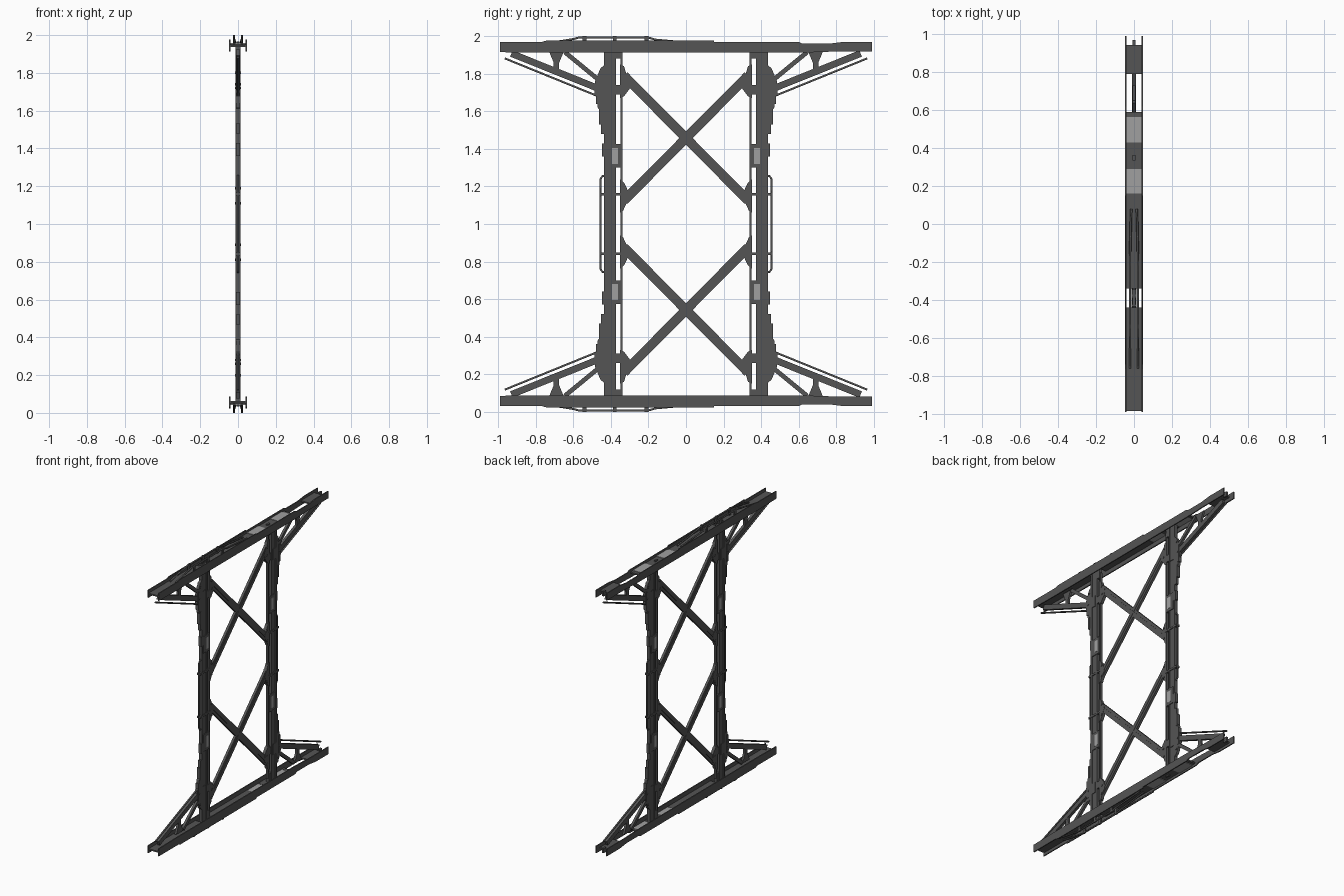
import bpy, bmesh, math
from mathutils import Vector

if "Cube" in bpy.data.objects:
    bpy.data.objects.remove(bpy.data.objects["Cube"])

ALL = [(a, b) for a in (1, -1) for b in (1, -1)]   # mirror in y and about z = 1
TOPBOT = [(1, 1), (1, -1)]


def material(name, v):
    m = bpy.data.materials.new(name)
    m.diffuse_color = (v, v, v, 1)
    m.use_nodes = True
    m.node_tree.nodes["Principled BSDF"].inputs["Base Color"].default_value = m.diffuse_color
    return m


DARK, LIGHT = material("dark_steel", 0.09), material("bare_steel", 0.35)


def add(name, mesh, mat):
    ob = bpy.data.objects.new(name, mesh)
    bpy.context.collection.objects.link(ob)
    mesh.materials.clear()
    mesh.materials.append(mat)
    return ob


def plates(name, outlines, spans, copies=ALL, mat=DARK):
    """Extrude (y, z) outlines along x over each span, mirrored."""
    bm = bmesh.new()
    for sy, sz in copies:
        for pts in outlines:
            for x0, x1 in spans:
                a, b = ([bm.verts.new((x, sy * y, 1 + sz * (z - 1))) for y, z in pts] for x in (x0, x1))
                bm.faces.new(a)
                bm.faces.new(b[::-1])
                for i in range(len(a)):
                    j = (i + 1) % len(a)
                    bm.faces.new((a[i], b[i], b[j], a[j]))
    bmesh.ops.recalc_face_normals(bm, faces=bm.faces)
    me = bpy.data.meshes.new(name)
    bm.to_mesh(me)
    bm.free()
    return add(name, me, mat)


def rect(y0, y1, z0, z1):
    return [(y0, z0), (y1, z0), (y1, z1), (y0, z1)]


def bar(p, q, w):
    p, q = Vector(p), Vector(q)
    d = (q - p).normalized() * (w / 2)
    n = Vector((-d.y, d.x))
    return [tuple(v) for v in (p + n, q + n, q - n, p - n)]


def sym(t):
    return [(-t, t)]


def pipes(name, paths, r, copies=ALL):
    cu = bpy.data.curves.new(name, 'CURVE')
    cu.dimensions, cu.bevel_depth, cu.bevel_resolution, cu.use_fill_caps = '3D', r, 1, True
    for sy, sz in copies:
        for path in paths:
            s = cu.splines.new('POLY')
            s.points.add(len(path) - 1)
            for pt, (x, y, z) in zip(s.points, path):
                pt.co = (x, sy * y, 1 + sz * (z - 1), 1)
    tmp = bpy.data.objects.new(name + "_path", cu)
    bpy.context.collection.objects.link(tmp)
    me = bpy.data.meshes.new_from_object(tmp.evaluated_get(bpy.context.evaluated_depsgraph_get()))
    bpy.data.objects.remove(tmp)
    ob = add(name, me, DARK)
    for f in me.polygons:
        f.use_smooth = len(f.vertices) == 4
    return ob


# Top and bottom beams: side flanges and horizontal web segments
flange = [(-.99, 1.915), (-.78, 1.912), (.60, 1.912), (.78, 1.918), (.99, 1.918),
          (.99, 1.97), (.84, 1.97), (.76, 1.96), (.62, 1.96), (.60, 1.97), (-.99, 1.97)]
plates("beam_flange", [flange], [(-.047, -.039), (.039, .047)], TOPBOT)
plates("beam_web", [rect(-.985, -.44, 1.938, 1.948), rect(-.34, .16, 1.943, 1.953),
                    rect(.29, .43, 1.943, 1.953), rect(.565, .59, 1.943, 1.953),
                    rect(.79, .945, 1.943, 1.953)], sym(.04), TOPBOT)
plates("beam_bright_plate", [rect(.16, .29, 1.945, 1.957), rect(.43, .565, 1.945, 1.957)],
       sym(.04), TOPBOT, LIGHT)
plates("beam_cover_strip", [[(-.78, 1.965), (.15, 1.965), (.15, 1.978), (-.74, 1.978)]],
       [(-.047, -.041), (.041, .047)], TOPBOT)

# Pipe runs carried on the beams
pipes("beam_pipe", [[(x, -.76, 1.955), (x, -.68, 1.972), (x, -.60, 1.985), (x, -.57, 1.993),
                     (x, -.20, 1.993), (x, -.165, 1.982), (x * .7, .08, 1.96)] for x in (-.021, .021)],
      .006, TOPBOT)
plates("beam_pipe_clip", [rect(y, y + .02, 1.945, 2.0) for y in (-.55, -.39, -.22)],
       [(-.026, -.016), (.016, .026)], TOPBOT)
plates("beam_lug", [rect(.335, .365, 1.95, 1.962), rect(.94, .97, 1.93, 1.965)], sym(.007), TOPBOT)

# Columns: flanged section plus slim inner strip
plates("column_flange", [rect(.372, .384, 1, 1.945), rect(.424, .436, 1, 1.945)], sym(.012))
plates("column_web", [rect(.38, .428, 1, 1.945)], sym(.007))
plates("column_inner_strip", [rect(.337, .35, 1, 1.915)], sym(.008))
plates("column_splice", [rect(.35, .42, 1.30, 1.425)], sym(.013), mat=DARK)
plates("column_splice_face", [rect(.362, .395, 1.32, 1.405)], sym(.014), mat=LIGHT)
plates("column_side_block", [rect(.42, .447, 1.36, 1.43), rect(.345, .376, 1.69, 1.74),
                             rect(.345, .376, 1.88, 1.945)], sym(.011))
plates("column_cover", [rect(.39, .425, 1.68, 1.76)], sym(.0115))

# Crossed braces
plates("cross_brace", [bar((-.33, 1.79), (.33, 1.125), .05), bar((-.33, 1.125), (.33, 1.79), .05)],
       sym(.009), TOPBOT)
plates("cross_brace_rib", [bar((-.31, 1.77), (.31, 1.145), .012), bar((-.31, 1.145), (.31, 1.77), .012)],
       sym(.011), TOPBOT)

# Gusset plates inside and outside the columns
plates("inner_gusset", [
    [(.352, 1.85), (.33, 1.84), (.318, 1.80), (.292, 1.77), (.30, 1.72), (.33, 1.68), (.352, 1.67)],
    [(.352, 1.06), (.335, 1.07), (.322, 1.10), (.295, 1.14), (.315, 1.19), (.33, 1.22), (.352, 1.24)]],
    sym(.011))
plates("outer_gusset", [[(.43, 1.85), (.455, 1.83), (.485, 1.76), (.488, 1.69), (.472, 1.67), (.47, 1.62),
                         (.455, 1.60), (.453, 1.48), (.43, 1.48)]], sym(.010))
plates("outer_gusset_rib", [rect(.448, .463, 1.53, 1.62), rect(.46, .478, 1.64, 1.77)], sym(.012))

# Bolts through the gussets
pipes("gusset_bolt", [[(-.015, y, z), (.015, y, z)] for y, z in
                      ((.325, 1.80), (.32, 1.74), (.325, 1.11), (.325, 1.19), (.465, 1.72), (.455, 1.80))], .007)

# Knee braces between columns and beam ends
plates("knee_brace", [bar((.45, 1.715), (.93, 1.908), .036)], sym(.010))
plates("knee_strut", [bar((.45, 1.755), (.645, 1.915), .024)], sym(.009))
plates("knee_post", [[(.675, 1.80), (.705, 1.81), (.705, 1.86), (.73, 1.92), (.65, 1.92), (.675, 1.86)]],
       sym(.008))
pipes("knee_rod", [[(0, .45, 1.672), (0, .475, 1.683), (0, .965, 1.882)]], .006)

# Grab pipes along the outer faces with clamps across the column
pipes("column_pipe", [[(0, .43, 1.255), (0, .445, 1.255), (0, .455, 1.24), (0, .455, 1.0)]], .006)
plates("pipe_clamp", [rect(.34, .46, 1.152, 1.166)], sym(.013))
